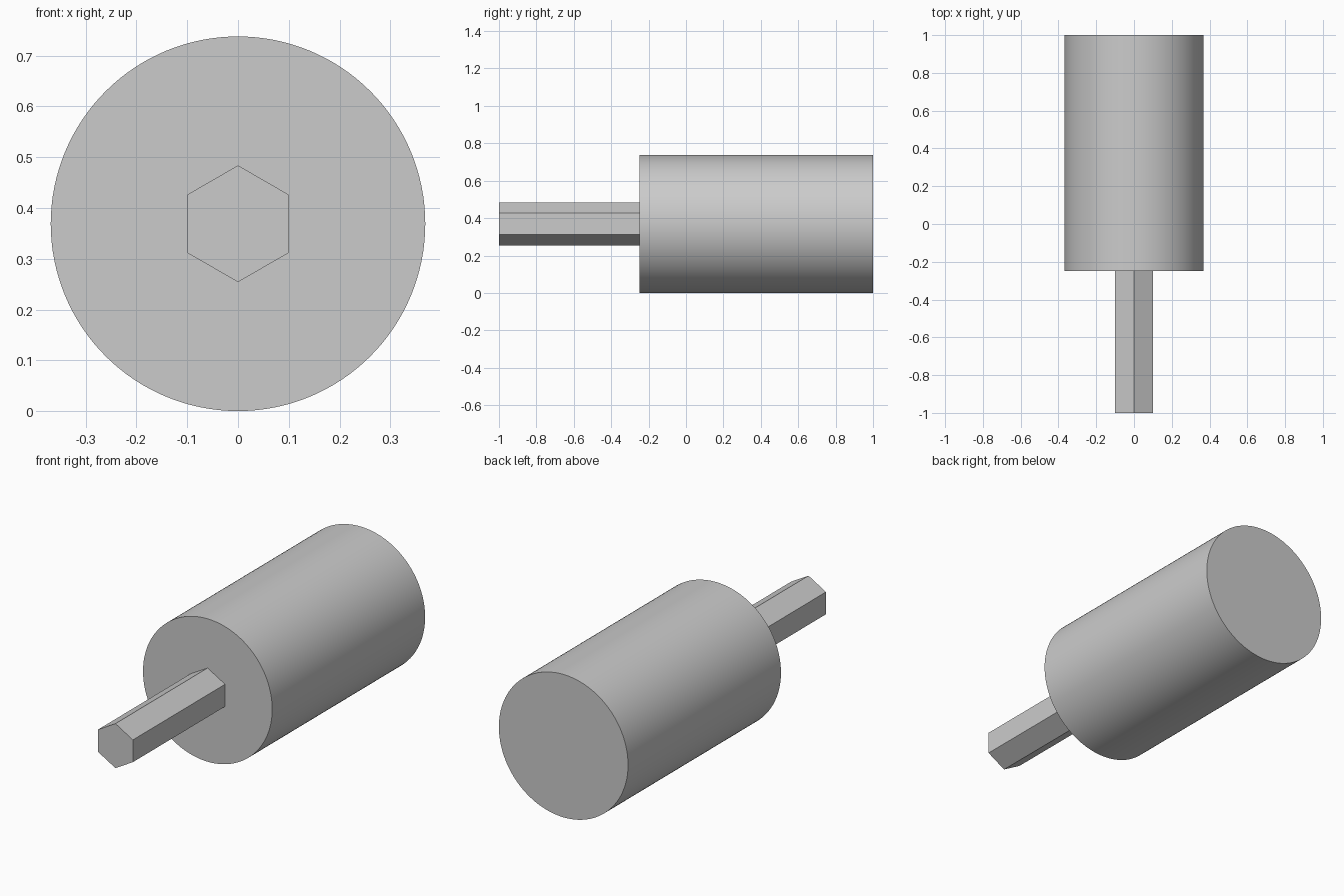
import bpy
import math

cube = bpy.data.objects.get("Cube")
if cube:
    bpy.data.objects.remove(cube, do_unlink=True)

RADIUS = 0.369        # body radius, also the height of the axis
FACE_Y = -0.248       # front face of the body

# Single plain grey
grey = bpy.data.materials.new("plain grey")
grey.use_nodes = True
colour = (0.6, 0.6, 0.6, 1)
grey.diffuse_color = colour
grey.node_tree.nodes["Principled BSDF"].inputs["Base Color"].default_value = colour


def prism(name, sides, radius, y_front, y_back):
    """Prism lying along the y axis, with a corner pointing up."""
    bpy.ops.mesh.primitive_cylinder_add(
        vertices=sides, radius=radius, depth=y_back - y_front,
        location=(0, (y_front + y_back) / 2, RADIUS),
        rotation=(math.pi / 2, 0, 0))
    obj = bpy.context.object
    obj.name = name
    obj.data.materials.append(grey)
    return obj


# Round body with smooth side and sharp rims
prism("body", 128, RADIUS, FACE_Y, 1)
bpy.ops.object.shade_smooth_by_angle(angle=math.radians(30))

# Hexagonal shaft, seated slightly into the body
prism("hex_shaft", 6, 0.115, -1, FACE_Y + 0.01)
